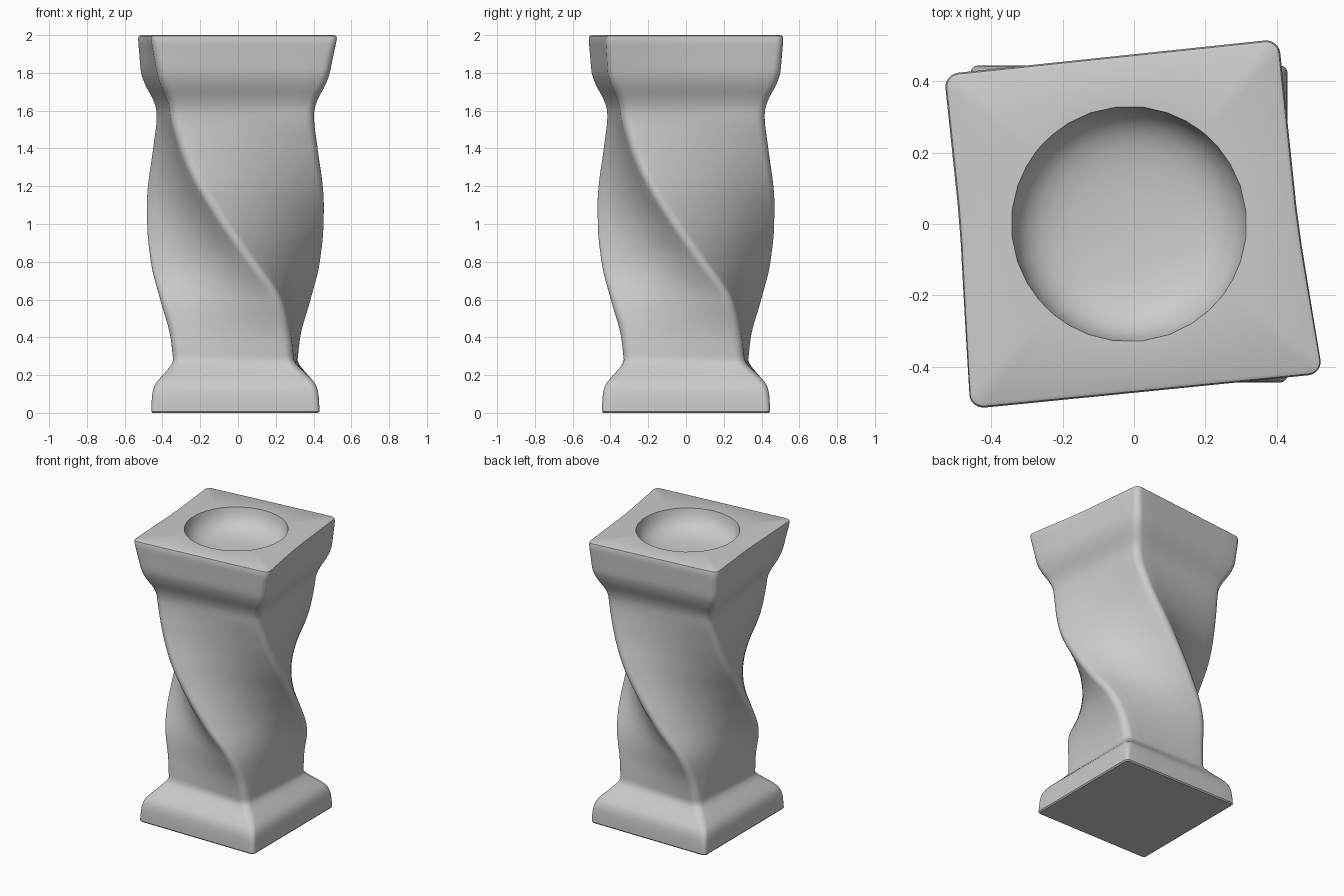
import bpy, bmesh, math

if "Cube" in bpy.data.objects:
    bpy.data.objects.remove(bpy.data.objects["Cube"])

CX = -0.014          # column axis offset
BOWL_R = 0.33

# height, half side, corner radius, clockwise twist in degrees
KEYS = [
    (0.000, 0.438, 0.020, 0), (0.008, 0.445, 0.024, 0), (0.09, 0.441, 0.030, 0),
    (0.14, 0.430, 0.035, 0), (0.18, 0.403, 0.040, 0), (0.24, 0.345, 0.045, 1),
    (0.28, 0.320, 0.050, 2), (0.40, 0.321, 0.050, 5), (0.60, 0.334, 0.050, 15),
    (0.80, 0.336, 0.050, 34), (1.00, 0.347, 0.050, 52), (1.20, 0.365, 0.050, 67),
    (1.40, 0.375, 0.050, 78), (1.60, 0.385, 0.050, 84), (1.65, 0.398, 0.050, 84),
    (1.74, 0.440, 0.050, 84), (1.80, 0.459, 0.050, 84), (1.90, 0.467, 0.045, 84),
    (1.98, 0.472, 0.040, 84), (1.995, 0.468, 0.036, 84), (2.00, 0.458, 0.032, 84),
]


def slope(i, c):
    """Monotone tangent of key column c at key i."""
    if i == 0 or i == len(KEYS) - 1:
        return 0.0
    a, b, d = KEYS[i - 1], KEYS[i], KEYS[i + 1]
    s0 = (b[c] - a[c]) / (b[0] - a[0])
    s1 = (d[c] - b[c]) / (d[0] - b[0])
    return 2 * s0 * s1 / (s0 + s1) if s0 * s1 > 0 else 0.0


def hermite(i, u, c):
    a, b = KEYS[i], KEYS[i + 1]
    h = b[0] - a[0]
    return ((2*u**3 - 3*u*u + 1) * a[c] + (u**3 - 2*u*u + u) * h * slope(i, c)
            + (3*u*u - 2*u**3) * b[c] + (u**3 - u*u) * h * slope(i + 1, c))


def section(z, s, r, twist, arc=6, side=8):
    """Rounded square, twisted; the front edge of the cap flares a little."""
    flare = 0.028 * max(0.0, min(1.0, (z - 1.8) / 0.2))
    local = []
    for k in range(4):
        pts = [(s - r + r * math.cos(math.pi / 2 * j / arc),
                s - r + r * math.sin(math.pi / 2 * j / arc)) for j in range(arc + 1)]
        pts += [((s - r) * (1 - 2 * j / side), s) for j in range(1, side)]
        a = k * math.pi / 2 - math.radians(twist)
        local += [(x * math.cos(a) - y * math.sin(a),
                   x * math.sin(a) + y * math.cos(a)) for x, y in pts]
    return [(x + flare * x / 0.47 * max(0.0, -y / 0.47) + CX, y, z) for x, y in local]


rings = []
for i in range(len(KEYS) - 1):
    n = max(1, round((KEYS[i + 1][0] - KEYS[i][0]) / 0.025))
    for j in range(n):
        u = j / n
        z = KEYS[i][0] + u * (KEYS[i + 1][0] - KEYS[i][0])
        rings.append(section(z, *(hermite(i, u, c) for c in (1, 2, 3))))
rings.append(section(*KEYS[-1]))

# round bowl sunk into the top
angles = [math.atan2(y, x - CX) for x, y, z in rings[-1]]
for r, z in [(BOWL_R, 2.0), (0.323, 1.965), (0.308, 1.93), (0.285, 1.902),
             (0.255, 1.880), (0.215, 1.864), (0.16, 1.852), (0.08, 1.845)]:
    rings.append([(CX + r * math.cos(a), r * math.sin(a), z) for a in angles])

# skin all rings
bm = bmesh.new()
loops = [[bm.verts.new(p) for p in ring] for ring in rings]
N = len(loops[0])
for lo, hi in zip(loops, loops[1:]):
    for j in range(N):
        k = (j + 1) % N
        bm.faces.new((lo[j], lo[k], hi[k], hi[j]))
bm.faces.new(list(reversed(loops[0])))
centre = bm.verts.new((CX, 0, 1.843))
for j in range(N):
    bm.faces.new((loops[-1][j], loops[-1][(j + 1) % N], centre))
bmesh.ops.recalc_face_normals(bm, faces=bm.faces)

mesh = bpy.data.meshes.new("twisted_pedestal")
bm.to_mesh(mesh)
bm.free()
obj = bpy.data.objects.new("twisted_pedestal", mesh)
bpy.context.collection.objects.link(obj)
bpy.context.view_layer.objects.active = obj
obj.select_set(True)
bpy.ops.object.shade_smooth_by_angle(angle=math.radians(40))
